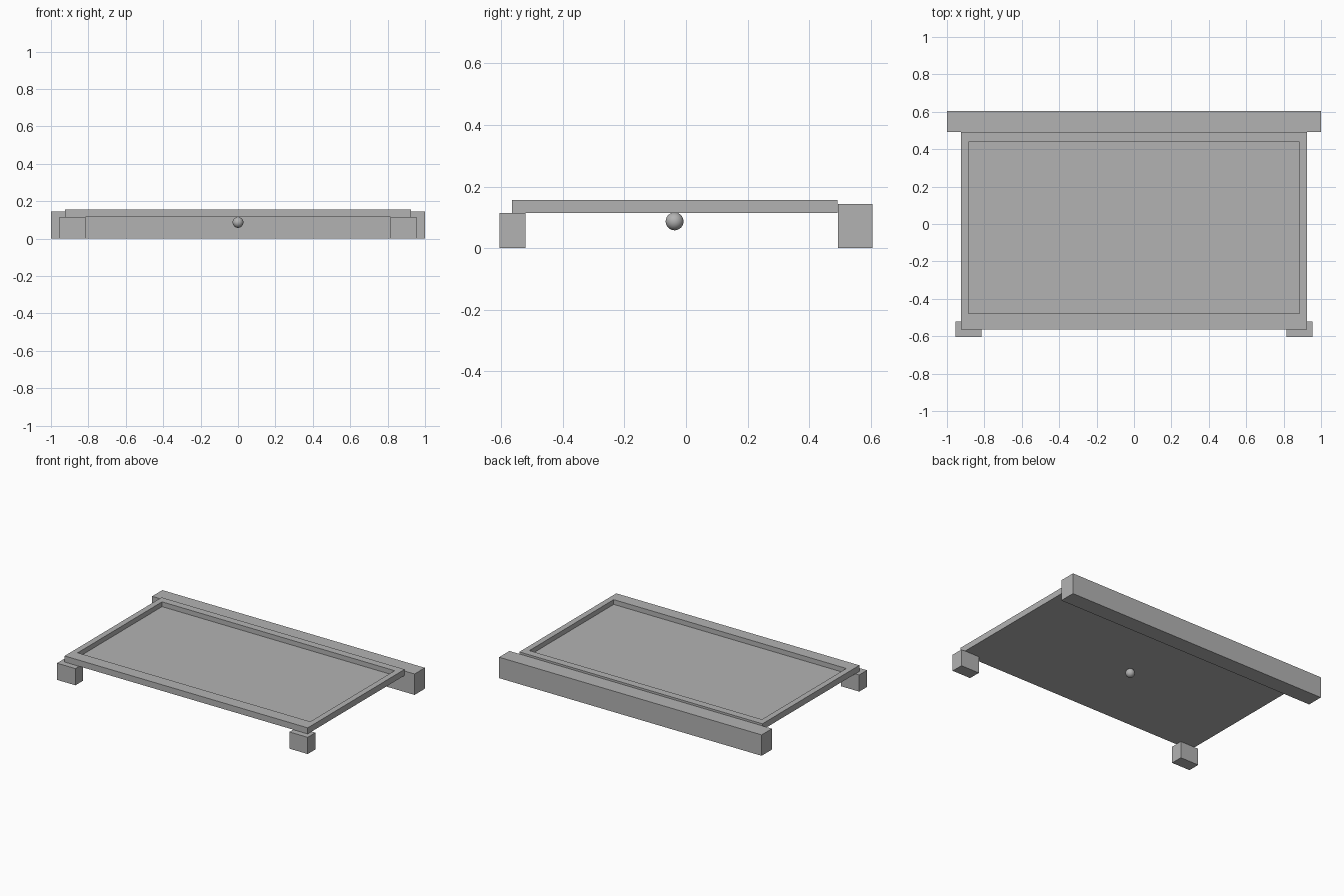
import bpy, bmesh
from mathutils import Vector

cube = bpy.data.objects.get("Cube")
if cube:
    bpy.data.objects.remove(cube)

grey = bpy.data.materials.new("plain_grey")
grey.use_nodes = True
colour = (0.45, 0.45, 0.45, 1)
grey.diffuse_color = colour
grey.node_tree.nodes["Principled BSDF"].inputs["Base Color"].default_value = colour


def finish(bm, name):
    mesh = bpy.data.meshes.new(name)
    bm.to_mesh(mesh)
    bm.free()
    mesh.materials.append(grey)
    obj = bpy.data.objects.new(name, mesh)
    bpy.context.collection.objects.link(obj)
    return obj


def box_mesh(low, high):
    low, high = Vector(low), Vector(high)
    bm = bmesh.new()
    bmesh.ops.create_cube(bm, size=1)
    for v in bm.verts:
        v.co = (low + high) / 2 + v.co * (high - low)
    return bm


# Tray panel: inset the top face to leave a rim, then sink it
bm = box_mesh((-0.926, -0.564, 0.115), (0.926, 0.491, 0.157))
top = max(bm.faces, key=lambda f: f.calc_center_median().z)
bmesh.ops.inset_region(bm, faces=[top], thickness=0.03)
for v in top.verts:
    v.co.x = 0.886 if v.co.x > 0 else -0.886
    v.co.y = 0.439 if v.co.y > 0 else -0.479
bmesh.ops.inset_region(bm, faces=[top], thickness=0)
for v in top.verts:
    v.co.z -= 0.033
finish(bm, "tray_panel")

# Full-width bar along the back
finish(box_mesh((-1, 0.493, 0), (1, 0.605, 0.144)), "back_bar")

# Front feet
for side, x0, x1 in (("left", 0.815, 0.955), ("right", -0.955, -0.815)):
    finish(box_mesh((x0, -0.605, 0), (x1, -0.521, 0.115)), side + "_front_foot")

# Small ball under the panel
bm = bmesh.new()
bmesh.ops.create_uvsphere(bm, u_segments=32, v_segments=16, radius=0.029)
bmesh.ops.translate(bm, verts=bm.verts, vec=(0, -0.037, 0.087))
for f in bm.faces:
    f.smooth = True
finish(bm, "underside_ball")
